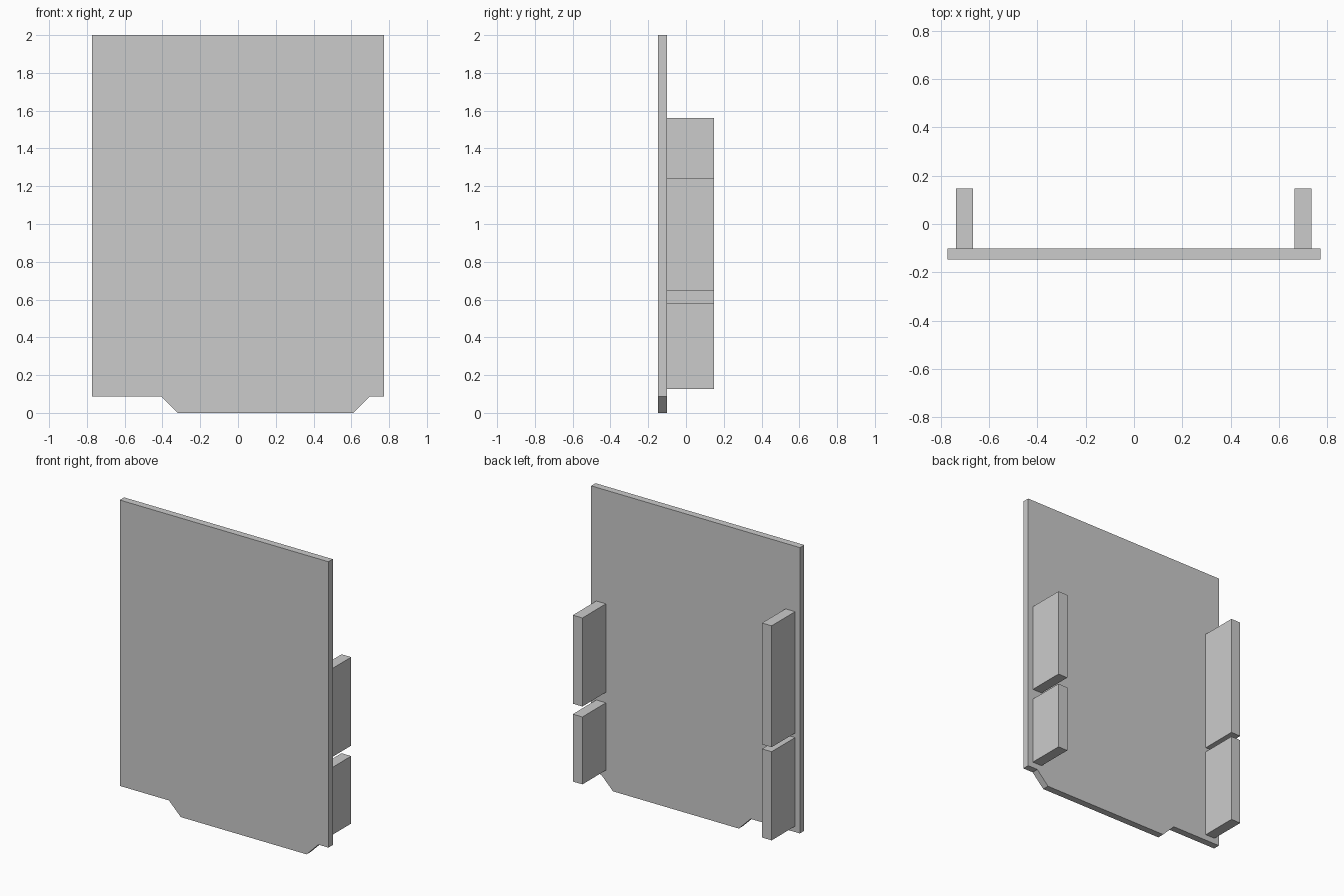
import bpy
import bmesh

default = bpy.data.objects.get("Cube")
if default:
    bpy.data.objects.remove(default, do_unlink=True)

# Single plain grey
GREY = (0.6, 0.6, 0.6, 1.0)
grey = bpy.data.materials.new("plain_grey")
grey.use_nodes = True
grey.diffuse_color = GREY
grey.node_tree.nodes["Principled BSDF"].inputs["Base Color"].default_value = GREY

PANEL_FRONT, PANEL_BACK, BLOCK_BACK = -0.147, -0.101, 0.147


def extrude_profile(name, outline, y_front, y_back):
    """Extrude an (x, z) outline from y_front to y_back."""
    bm = bmesh.new()
    face = bm.faces.new([bm.verts.new((x, y_front, z)) for x, z in outline])
    result = bmesh.ops.extrude_face_region(bm, geom=[face])
    moved = [v for v in result["geom"] if isinstance(v, bmesh.types.BMVert)]
    bmesh.ops.translate(bm, vec=(0, y_back - y_front, 0), verts=moved)
    bmesh.ops.recalc_face_normals(bm, faces=bm.faces)
    mesh = bpy.data.meshes.new(name)
    bm.to_mesh(mesh)
    bm.free()
    mesh.materials.append(grey)
    obj = bpy.data.objects.new(name, mesh)
    bpy.context.collection.objects.link(obj)
    return obj


# Flat panel with an off-centre tapered tab along the bottom
HALF, SHOULDER = 0.772, 0.088
extrude_profile("panel", [
    (-HALF, 2.0), (-HALF, SHOULDER), (-0.408, SHOULDER), (-0.32, 0.0),
    (0.611, 0.0), (0.698, SHOULDER), (HALF, SHOULDER), (HALF, 2.0),
], PANEL_FRONT, PANEL_BACK)


# Upright mounting blocks on the back, two per side
def block(name, x, bottom, top, half_width=0.0355):
    a, b = x - half_width, x + half_width
    extrude_profile(name, [(a, bottom), (b, bottom), (b, top), (a, top)],
                    PANEL_BACK, BLOCK_BACK)


BLOCKS = {
    "left": (0.699, (0.127, 0.578), (0.648, 1.24)),
    "right": (-0.701, (0.127, 0.72), (0.75, 1.562)),
}
for side, (x, lower, upper) in BLOCKS.items():
    block(side + "_lower_block", x, *lower)
    block(side + "_upper_block", x, *upper)
